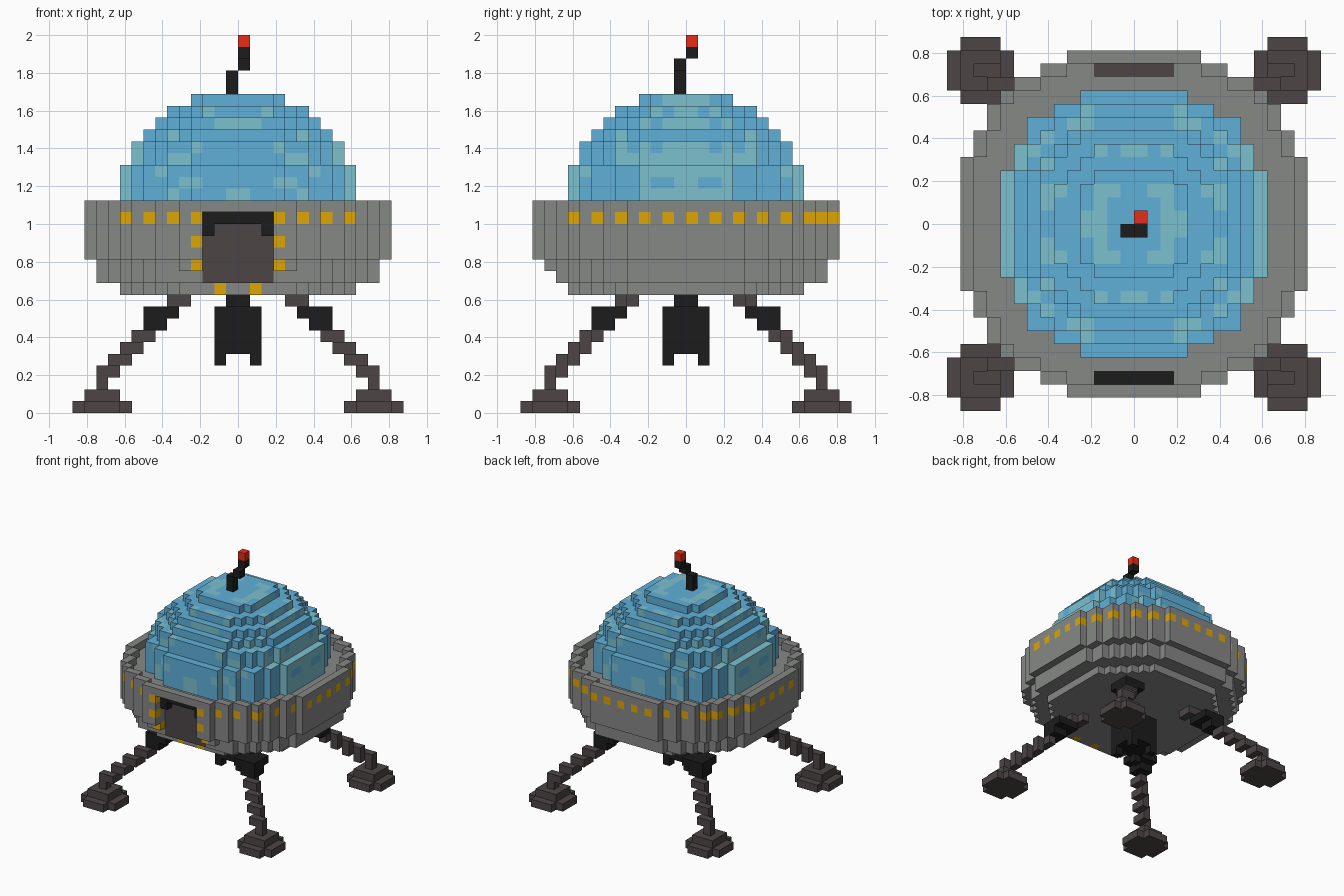
import bpy

if "Cube" in bpy.data.objects:
    bpy.data.objects.remove(bpy.data.objects["Cube"], do_unlink=True)

V = 0.0625  # size of one block


def make_material(name, hex_code):
    def lin(c):
        return c / 12.92 if c <= 0.04045 else ((c + 0.055) / 1.055) ** 2.4
    col = [lin(int(hex_code[i:i + 2], 16) / 255) for i in (0, 2, 4)] + [1.0]
    m = bpy.data.materials.new(name)
    m.use_nodes = True
    m.diffuse_color = col
    m.node_tree.nodes["Principled BSDF"].inputs["Base Color"].default_value = col
    return m


MATS = {name: make_material(name, code) for name, code in {
    "hull_gray": "868886", "dome_blue": "60B0D9", "dome_light": "7BC0CF",
    "black": "1C1C1C", "brown": "4D4546", "light_yellow": "DCA604",
    "beacon_red": "E62E18"}.items()}

# Each direction: axis normal and the corners of that block face
FACES = []
for axis in range(3):
    for side in (0, 1):
        n = [0, 0, 0]
        n[axis] = 1 if side else -1
        ring = [(0, 0), (1, 0), (1, 1), (0, 1)]
        if not side:
            ring.reverse()
        corners = []
        for a, b in ring:
            c = [0, 0, 0]
            c[axis], c[(axis + 1) % 3], c[(axis + 2) % 3] = side, a, b
            corners.append(tuple(c))
        FACES.append((tuple(n), corners))


def build(name, cells, face_rule=None):
    """Turn {block position: colour} into one mesh of its exposed faces."""
    verts, polys, cols = {}, [], []
    for (x, y, z), col in cells.items():
        for n, corners in FACES:
            if (x + n[0], y + n[1], z + n[2]) in cells:
                continue
            polys.append([verts.setdefault((x + a, y + b, z + c), len(verts))
                          for a, b, c in corners])
            cols.append(face_rule(x, y, z, n) if face_rule else col)
    mesh = bpy.data.meshes.new(name)
    mesh.from_pydata([(x * V, y * V, z * V) for x, y, z in verts], [], polys)
    used = sorted(set(cols))
    for c in used:
        mesh.materials.append(MATS[c])
    for p, c in zip(mesh.polygons, cols):
        p.material_index = used.index(c)
    ob = bpy.data.objects.new(name, mesh)
    bpy.context.collection.objects.link(ob)
    return ob


def half(i):
    """Distance of a block from the centre plane, counted from 0."""
    return i if i >= 0 else -1 - i


def box(x0, x1, y0, y1, z0, z1, col):
    return {(x, y, z): col for x in range(x0, x1) for y in range(y0, y1)
            for z in range(z0, z1)}


def disk(n, r2, z, col):
    """Round layer of blocks, cut flat at n blocks from the centre."""
    return {(x, y, z): col for x in range(-n, n) for y in range(-n, n)
            if (x + .5) ** 2 + (y + .5) ** 2 <= r2}


# Hull: stepped stack of disks
hull = {}
for z in range(10, 18):
    n, r2 = (10, 111.5) if z == 10 else (12, 158) if z < 13 else (13, 184)
    hull.update(disk(n, r2, z, "hull_gray"))
for x in range(-12, 12):
    hull.pop((x, -12, 11), None)

# Raised lip around the deck, with running lights below it
for (x, y, z) in [c for c in hull if c[2] == 16]:
    i, j = half(x), half(y)
    rim = any((x + a, y + b, 16) not in hull for a, b in ((1, 0), (-1, 0), (0, 1), (0, -1)))
    if not rim:
        del hull[x, y, 17]
        continue
    if j >= 9 and y < 0:
        lit = i % 2 == 1 and i >= 3
    elif j >= 9:
        lit = x % 2 == 0
    else:
        lit = y % 2 == 0
    if lit:
        hull[x, y, 16] = "light_yellow"

# Doorway: recess, brown door, black arch, frame lights, back hatch on the deck
for x in range(-3, 3):
    for z in range(11, 17):
        hull.pop((x, -13, z), None)
        if z == 16 or (z == 15 and half(x) == 2):
            hull[x, -12, z] = "black"
        else:
            hull.pop((x, -12, z), None)
        hull[x, -11, z] = "brown" if z < 16 else "hull_gray"
    hull[x, 11, 16] = "brown"
for s in (lambda i: i, lambda i: -1 - i):
    hull[s(3), -13, 14] = "light_yellow"
    hull[s(3), -12, 12] = "light_yellow"
    hull[s(1), -10, 10] = "light_yellow"
build("hull", hull)

# Dome: squared radius of each layer, with a short post at each diagonal
dome = {}
for k, r2 in enumerate((104, 104, 104, 104, 87, 87, 68.6, 54.6, 37, 19), -1):
    dome.update(disk(10, r2, 18 + k, "dome_blue"))
    if k < 3:
        for x in (-8, 7):
            for y in (-8, 7):
                dome[x, y, 18 + k] = "dome_blue"

# Reflection patches, centre outwards, one row per layer (L is light)
FRONT = ["L....L...L", "...LL....L", "......L..L", "....LL..L.", "...L....L.",
         ".....L....", "LL........", "..L.......", ".........."]
SIDE = ["LLLL.....L", "L..L.....L", "LLLL....LL", "LLLLLL....", "LL.L.L....",
        ".....L....", "LL.L......", "L.L.......", "LL........"]
TOP = ["..LL.....L", "..L...L..L", ".LL..LL..L", ".........L", "......L.L.",
       "L.L....LL.", "......L...", "...LL.....", "...L......", ".........."]


def dome_colour(x, y, z, n):
    i, j = half(x), half(y)
    k = max(z - 18, 0)
    if n[2]:
        patch = TOP[j][i]
    elif n[0]:
        patch = SIDE[k][j]
    else:
        patch = FRONT[k][i]
    return "dome_light" if patch == "L" else "dome_blue"


build("dome", dome, dome_colour)

# Antenna: crooked mast and beacon
build("antenna_mast", {p: "black" for p in (
    (-1, -1, 27), (-1, -1, 28), (0, -1, 29), (0, 0, 30))})
build("antenna_beacon", {(0, 0, 31): "beacon_red"})

# Thruster: neck, body and four corner prongs
thruster = box(-1, 1, -1, 1, 9, 10, "black")
thruster.update(box(-2, 2, -2, 2, 5, 9, "black"))
for x in (-2, 1):
    for y in (-2, 1):
        thruster[x, y, 4] = "black"
build("thruster", thruster)

# One leg along the diagonal: stepped strut, joint, foot
strut = {}
for z, a in ((9, 4), (6, 7), (5, 8), (4, 9), (3, 10)):
    for c in ((a, a), (a, a + 1), (a + 1, a + 1)):
        strut[c[0], c[1], z] = "brown"
strut[11, 11, 2] = "brown"
joint = box(5, 8, 5, 8, 8, 9, "black")
joint.update(box(6, 8, 6, 8, 7, 8, "black"))
foot = box(10, 13, 10, 13, 1, 2, "brown")
foot.update({c: m for c, m in box(9, 14, 9, 14, 0, 1, "brown").items()
             if abs(c[0] - 11) + abs(c[1] - 11) < 4})

for fb, sy in (("front", -1), ("back", 1)):
    for lr, sx in (("right", -1), ("left", 1)):
        for part, cells in (("strut", strut), ("joint", joint), ("foot", foot)):
            build(f"{fb}_{lr}_leg_{part}", {
                (x if sx > 0 else -1 - x, y if sy > 0 else -1 - y, z): m
                for (x, y, z), m in cells.items()})
